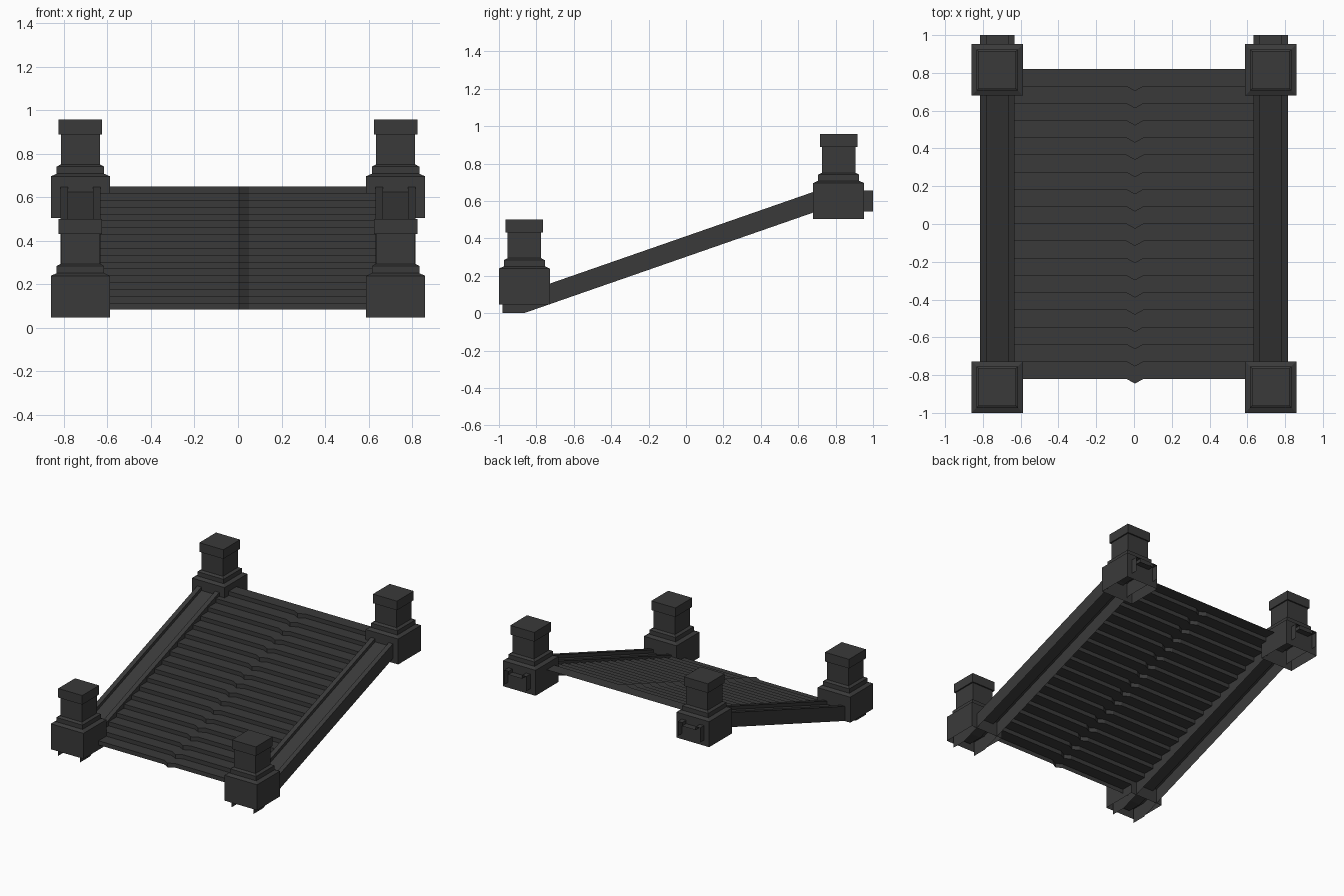
import bpy

if "Cube" in bpy.data.objects:
    bpy.data.objects.remove(bpy.data.objects["Cube"], do_unlink=True)

stone = bpy.data.materials.new("dark_grey_stone")
stone.use_nodes = True
colour = (0.042, 0.042, 0.042, 1)
stone.diffuse_color = colour
bsdf = next(n for n in stone.node_tree.nodes if n.type == 'BSDF_PRINCIPLED')
bsdf.inputs["Base Color"].default_value = colour
bsdf.inputs["Roughness"].default_value = 0.8


def loft(name, rows, closed=False, cap=False):
    """Skin rows of points into quads, optionally as closed rings with a lid."""
    n = len(rows[0])
    faces = []
    for i in range(len(rows) - 1):
        for j in range(n if closed else n - 1):
            k = (j + 1) % n
            faces.append((i * n + j, i * n + k, (i + 1) * n + k, (i + 1) * n + j))
    if cap:
        start = (len(rows) - 1) * n
        faces.append(tuple(range(start, start + n)))
    mesh = bpy.data.meshes.new(name)
    mesh.from_pydata([p for row in rows for p in row], [], faces)
    mesh.materials.append(stone)
    obj = bpy.data.objects.new(name, mesh)
    bpy.context.collection.objects.link(obj)
    return obj


# Square posts, hollow and open underneath: (half width, height)
POST = [(0.136, 0.0), (0.136, 0.192), (0.109, 0.204), (0.109, 0.237),
        (0.090, 0.247), (0.090, 0.385), (0.100, 0.385), (0.100, 0.454)]
CORNERS = [(-1, -1), (1, -1), (1, 1), (-1, 1)]


def post(name, x, y, z):
    rows = [[(x + sx * r, y + sy * r, z + h) for sx, sy in CORNERS] for r, h in POST]
    loft(name, rows, closed=True, cap=True)


# Side rails: open-bottomed channel with a sunken top, following the slope
RAIL = [(-0.092, 0.0), (-0.092, 0.11), (-0.057, 0.11), (-0.057, 0.085),
        (0.057, 0.085), (0.057, 0.11), (0.092, 0.11), (0.092, 0.0)]
PATH = [(-0.98, 0.0), (-0.867, 0.0), (0.70, 0.545), (1.0, 0.545)]

for side, x in (("left", 0.724), ("right", -0.724)):
    post("lower_post_" + side, x, -0.864, 0.047)
    post("upper_post_" + side, x, 0.816, 0.504)
    loft("rail_" + side, [[(x + px, y, z + pz) for px, pz in RAIL] for y, z in PATH])

# Stair flight: thin zigzag of risers and treads with a pointed centre nosing
STEPS = 18
FRONT, BACK, LOW, HIGH = -0.82, 0.82, 0.083, 0.65
NOSING = [(-0.632, 0), (-0.04, 0), (0.005, -0.025), (0.05, 0), (0.632, 0)]
run = (BACK - FRONT) / STEPS
rise = (HIGH - LOW) / STEPS
rows = []
for s in range(STEPS):
    for z in (LOW + s * rise, LOW + (s + 1) * rise):
        rows.append([(x, FRONT + s * run + d, z) for x, d in NOSING])
rows.append([(x, BACK, HIGH) for x, d in NOSING])
loft("stair_flight", rows)
